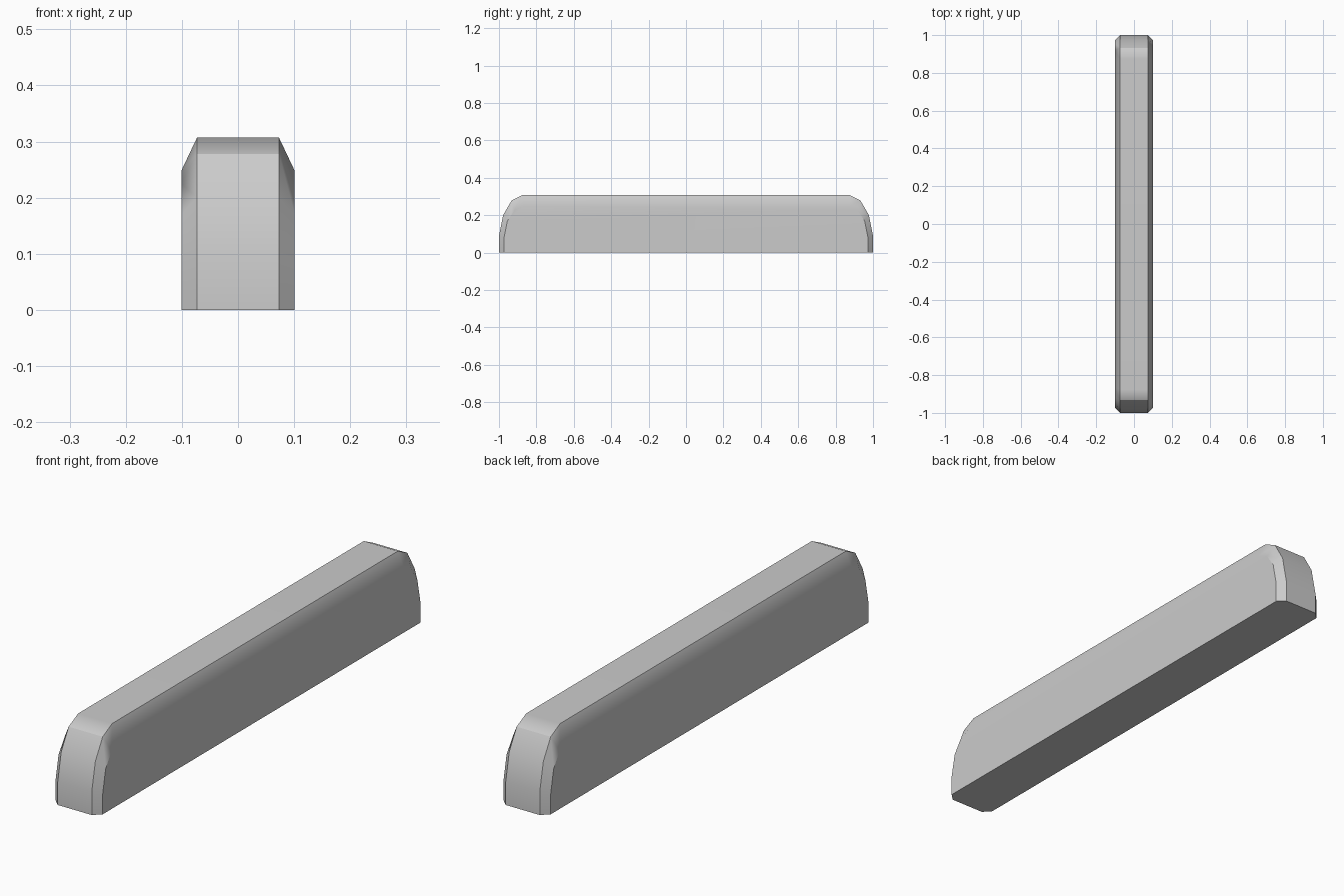
import bpy, bmesh, math

if "Cube" in bpy.data.objects:
    bpy.data.objects.remove(bpy.data.objects["Cube"])

# Half profiles (y, z) of the rounded end: narrow centre band and wide side face
outer = [(1.0, 0.0), (1.0, 0.09), (0.978, 0.2), (0.933, 0.278), (0.875, 0.307)]
inner = [(0.973, 0.0), (0.973, 0.08), (0.955, 0.17), (0.918, 0.225), (0.869, 0.248)]


def arch(half):
    return half + [(-y, z) for y, z in reversed(half)]


bm = bmesh.new()
# Four matching profile rings from left side to right side
rings = [[bm.verts.new((x, y, z)) for y, z in arch(half)]
         for x, half in ((-0.101, inner), (-0.073, outer), (0.073, outer), (0.101, inner))]

# Skin between the rings
for a, b in zip(rings, rings[1:]):
    for i in range(len(a) - 1):
        bm.faces.new((a[i], a[i + 1], b[i + 1], b[i]))

# Flat sides and base
bm.faces.new(rings[0])
bm.faces.new(rings[-1])
bm.faces.new([r[0] for r in rings] + [r[-1] for r in reversed(rings)])
bmesh.ops.recalc_face_normals(bm, faces=bm.faces)

mesh = bpy.data.meshes.new("rounded_bar")
bm.to_mesh(mesh)
bm.free()
bar = bpy.data.objects.new("rounded_bar", mesh)
bpy.context.collection.objects.link(bar)

# Smooth rounded ends, crisp long edges
bpy.context.view_layer.objects.active = bar
bar.select_set(True)
bpy.ops.object.shade_smooth_by_angle(angle=math.radians(32))
wn = bar.modifiers.new("weighted_normals", 'WEIGHTED_NORMAL')
wn.keep_sharp = True
